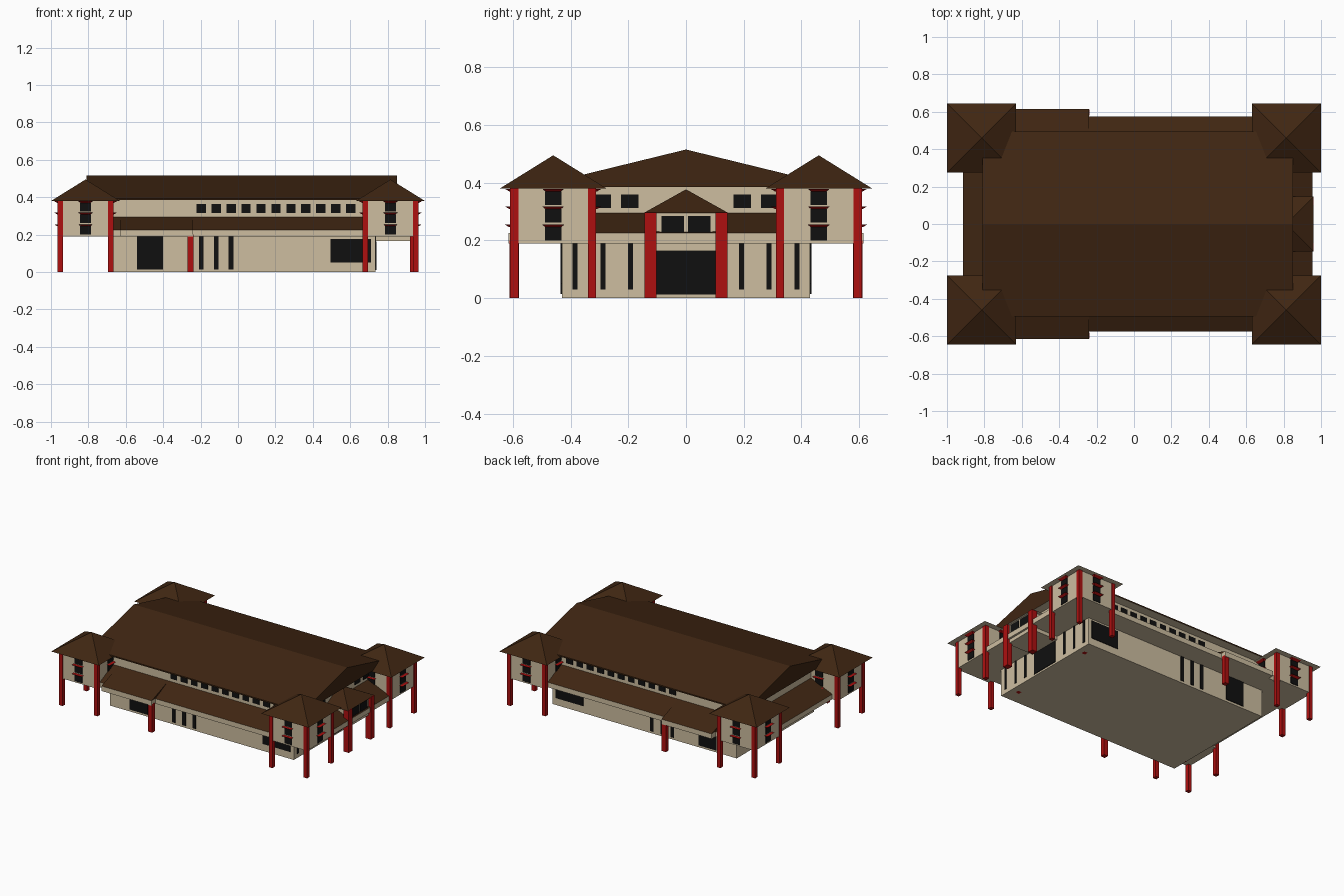
import bpy, bmesh

if "Cube" in bpy.data.objects:
    bpy.data.objects.remove(bpy.data.objects["Cube"])


def material(name, r, g, b):
    m = bpy.data.materials.new(name)
    m.diffuse_color = (r, g, b, 1)
    m.use_nodes = True
    m.node_tree.nodes["Principled BSDF"].inputs["Base Color"].default_value = m.diffuse_color
    return m


CREAM = material("cream_plaster", 0.61, 0.51, 0.35)
BROWN = material("brown_roof", 0.05, 0.019, 0.006)
RED = material("red_paint", 0.42, 0.005, 0.005)
BLACK = material("dark_glass", 0.005, 0.005, 0.005)


def frustum(name, low, z0, high, z1, mat, soffit=None):
    """Solid between two rectangles (x0, x1, y0, y1); the upper may collapse to a ridge or apex."""
    bm = bmesh.new()
    rings = []
    for (x0, x1, y0, y1), z in ((low, z0), (high, z1)):
        rings.append([bm.verts.new(p) for p in ((x0, y0, z), (x1, y0, z), (x1, y1, z), (x0, y1, z))])
    a, b = rings
    bm.faces.new(a[::-1])
    bm.faces.new(b)
    for i in range(4):
        j = (i + 1) % 4
        bm.faces.new((a[i], a[j], b[j], b[i]))
    bmesh.ops.remove_doubles(bm, verts=bm.verts, dist=1e-5)
    bm.normal_update()
    for f in bm.faces:
        if soffit and f.normal.z < -0.9:
            f.material_index = 1
    me = bpy.data.meshes.new(name)
    bm.to_mesh(me)
    bm.free()
    me.materials.append(mat)
    if soffit:
        me.materials.append(soffit)
    ob = bpy.data.objects.new(name, me)
    bpy.context.collection.objects.link(ob)
    return ob


def box(name, x0, x1, y0, y1, z0, z1, mat):
    r = (min(x0, x1), max(x0, x1), min(y0, y1), max(y0, y1))
    return frustum(name, r, z0, r, z1, mat)


def post(name, x, y, w, z1):
    return box(name, x - w / 2, x + w / 2, y - w / 2, y + w / 2, 0, z1, RED)


# Hall: ground-floor block, upper walls, gabled roof
WY = 0.43
box("ground_floor_walls", -0.695, 0.735, -WY, WY, 0, 0.2, CREAM)
box("upper_walls", -0.75, 0.79, -WY, WY, 0.2, 0.388, CREAM)
frustum("main_gable_roof", (-0.81, 0.85, -0.495, 0.495), 0.385,
        (-0.81, 0.85, -0.495, 0.495), 0.394, BROWN, CREAM)
frustum("main_gable_ridge", (-0.81, 0.85, -0.495, 0.495), 0.394,
        (-0.81, 0.85, 0, 0), 0.515, BROWN)

# Skirt roof all round, on a cream fascia slab
box("skirt_fascia", -0.915, 0.955, -0.575, 0.575, 0.19, 0.225, CREAM)
frustum("skirt_roof", (-0.915, 0.955, -0.575, 0.575), 0.225,
        (-0.75, 0.79, -WY, WY), 0.295, BROWN)

# Long sides, mirrored front to back
for s, side in ((-1, "front"), (1, "back")):
    # wider canopy with its post
    box(f"{side}_canopy_fascia", -0.63, -0.24, s * 0.43, s * 0.615, 0.19, 0.225, CREAM)
    lo, hi = sorted((s * 0.42, s * 0.615))
    edge = s * 0.42
    frustum(f"{side}_canopy_roof", (-0.63, -0.24, lo, hi), 0.225,
            (-0.63, -0.24, edge, edge), 0.298, BROWN)
    post(f"{side}_canopy_post", -0.255, s * 0.595, 0.032, 0.2)
    # ground-floor openings
    w0, w1 = s * (WY - 0.01), s * (WY + 0.004)
    box(f"{side}_door", -0.54, -0.4, w0, w1, 0.015, 0.19, BLACK)
    for x in (-0.197, -0.117, -0.037):
        box(f"{side}_slot_window", x - 0.0125, x + 0.0125, w0, w1, 0.015, 0.19, BLACK)
    box(f"{side}_wide_window", 0.495, 0.71, w0, w1, 0.05, 0.178, BLACK)
    # clerestory row
    for i in range(11):
        x = -0.197 + i * 0.08
        box(f"{side}_upper_window", x - 0.025, x + 0.025, w0, w1, 0.317, 0.364, BLACK)

    # entrance-end openings
    for y in (0.385, 0.288, 0.192):
        box("entrance_slot_window", 0.725, 0.739, s * (y - 0.009), s * (y + 0.009), 0.03, 0.19, BLACK)
    for y in (0.195, 0.29):
        box("end_upper_window", 0.78, 0.794, s * (y - 0.03), s * (y + 0.03), 0.313, 0.36, BLACK)

    # porch posts and windows
    post("porch_post", 0.94, s * 0.1225, 0.041, 0.297)
    box("porch_window", 0.93, 0.948, s * 0.007, s * 0.085, 0.226, 0.285, BLACK)

# Entrance porch
box("entrance_door", 0.725, 0.74, -0.103, 0.103, 0.012, 0.163, BLACK)
box("porch_wall", 0.7, 0.941, -0.12, 0.12, 0.165, 0.297, CREAM)
box("porch_window_frame", 0.93, 0.944, -0.092, 0.092, 0.218, 0.292, CREAM)
frustum("porch_roof", (0.67, 0.96, -0.147, 0.147), 0.295,
        (0.815, 0.815, 0, 0), 0.377, BROWN, CREAM)

# Four corner towers
WINDOWS = ((0.2, 0.246), (0.262, 0.309), (0.323, 0.37))
for sx in (-1, 1):
    for sy in (-1, 1):
        cx, cy, h = sx * 0.815, sy * 0.46, 0.144
        box("tower_walls", cx - h, cx + h, cy - h, cy + h, 0.19, 0.382, CREAM)
        e = 0.185
        frustum("tower_roof", (cx - e, cx + e, cy - e, cy + e), 0.38,
                (cx, cx, cy, cy), 0.495, BROWN, CREAM)
        for dx in (-1, 1):
            for dy in (-1, 1):
                post("tower_post", cx + dx * 0.135, cy + dy * 0.135, 0.028, 0.381)
        # windows with little awnings on every face
        for nx, ny in ((1, 0), (-1, 0), (0, 1), (0, -1)):
            def face_rect(half, out):
                a, b = h - 0.01, h + out
                if nx:
                    xs = sorted((cx + nx * a, cx + nx * b))
                    return (*xs, cy - half, cy + half)
                ys = sorted((cy + ny * a, cy + ny * b))
                return (cx - half, cx + half, *ys)
            for z0, z1 in WINDOWS:
                r = face_rect(0.029, 0.004)
                frustum("tower_window", r, z0, r, z1, BLACK)
                frustum("tower_awning", face_rect(0.026, 0.008), z1,
                        face_rect(0.038, 0.024), z1 + 0.009, RED)
